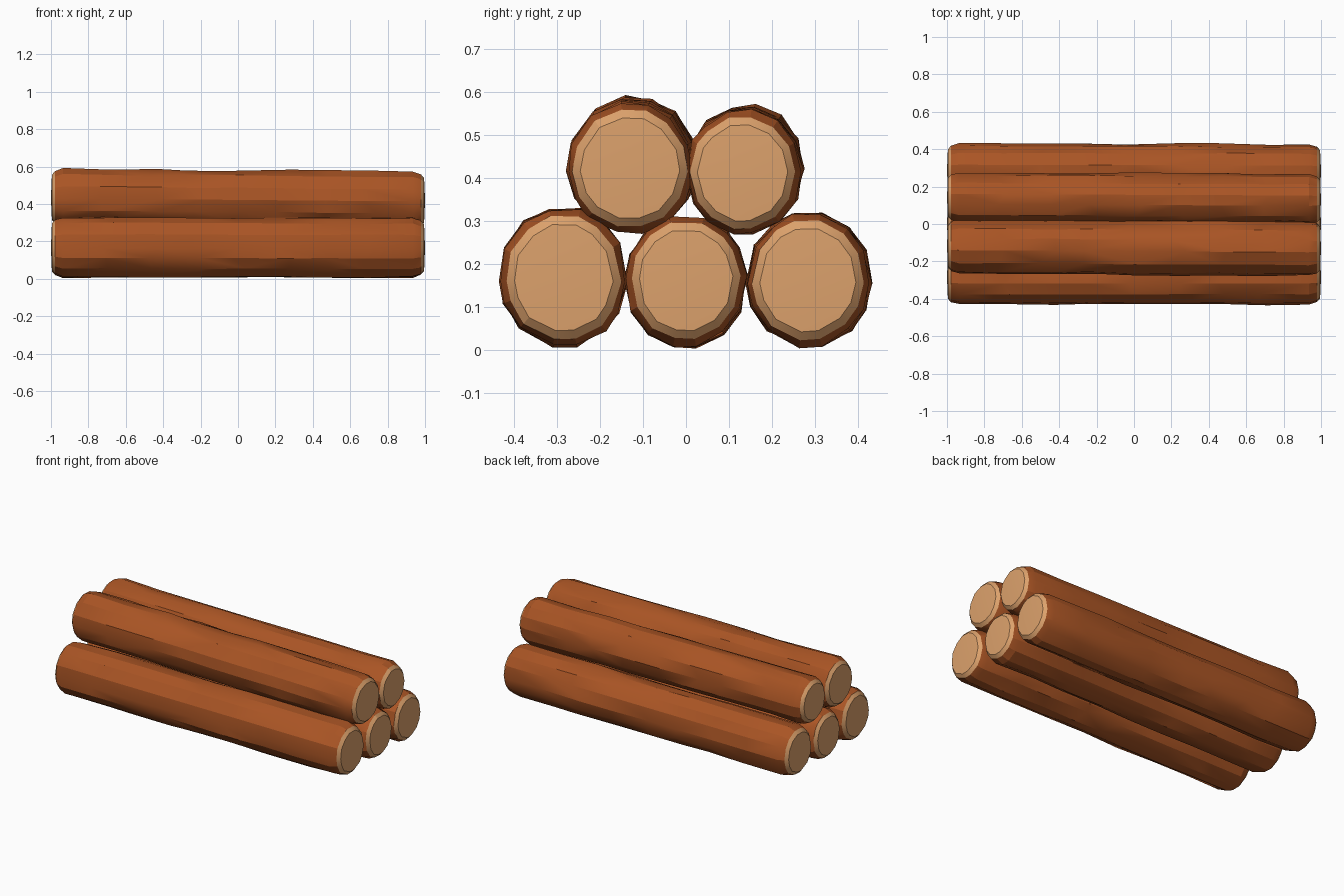
import bpy
import bmesh
import math
import random

cube = bpy.data.objects.get("Cube")
if cube:
    bpy.data.objects.remove(cube, do_unlink=True)


def material(name, rgb):
    mat = bpy.data.materials.new(name)
    mat.use_nodes = True
    mat.diffuse_color = (*rgb, 1)
    mat.node_tree.nodes["Principled BSDF"].inputs["Base Color"].default_value = (*rgb, 1)
    return mat


BARK = material("bark brown", (0.40, 0.09, 0.018))
WOOD = material("cut wood tan", (0.72, 0.36, 0.15))

SIDES = 14
RINGS = 9


def make_log(name, start, end, ry, rz, seed):
    """Hewn log along x; start and end are the (y, z) centres at -x and +x."""
    rng = random.Random(seed)
    bm = bmesh.new()
    angles = [math.tau * (i + rng.uniform(-0.2, 0.2)) / SIDES for i in range(SIDES)]

    def ring(x, scale, rough):
        t = (x + 1) / 2
        cy = start[0] + (end[0] - start[0]) * t
        cz = start[1] + (end[1] - start[1]) * t
        verts = []
        for a in angles:
            s = scale * (1 + rng.uniform(-rough, rough * 0.5))
            shift = rng.uniform(-0.05, 0.05) if abs(x) < 0.9 else 0
            verts.append(bm.verts.new((x + shift, cy + ry * s * math.cos(a),
                                       cz + rz * s * math.sin(a))))
        return verts

    # Bark rings, with a narrow chamfer at both ends
    rings = [ring(-0.978, 0.90, 0.02)]
    for i in range(RINGS):
        rings.append(ring(-0.935 + 1.87 * i / (RINGS - 1), 1.0, 0.045))
    rings.append(ring(0.978, 0.90, 0.02))
    for a, b in zip(rings, rings[1:]):
        for i in range(SIDES):
            j = (i + 1) % SIDES
            quad = (a[i], a[j], b[j], b[i])
            if rng.random() < 0.5:
                tris = (quad[:3], (quad[0], quad[2], quad[3]))
            else:
                tris = (quad[1:], (quad[0], quad[1], quad[3]))
            for tri in tris:
                bm.faces.new(tri)

    # Slightly domed sawn ends
    for edge, sign in ((rings[0], -1), (rings[-1], 1)):
        mid = start if sign < 0 else end
        inner = [bm.verts.new((sign * 0.995, mid[0] + (v.co.y - mid[0]) * 0.86,
                               mid[1] + (v.co.z - mid[1]) * 0.86)) for v in edge]
        centre = bm.verts.new((sign * 1.0, *mid))
        for i in range(SIDES):
            j = (i + 1) % SIDES
            for pts in ((edge[i], edge[j], inner[j], inner[i]),
                        (inner[i], inner[j], centre)):
                bm.faces.new(pts).material_index = 1

    bmesh.ops.recalc_face_normals(bm, faces=bm.faces)
    mesh = bpy.data.meshes.new(name)
    bm.to_mesh(mesh)
    bm.free()
    mesh.materials.append(BARK)
    mesh.materials.append(WOOD)
    obj = bpy.data.objects.new(name, mesh)
    bpy.context.collection.objects.link(obj)
    bpy.ops.object.select_all(action="DESELECT")
    obj.select_set(True)
    bpy.context.view_layer.objects.active = obj
    bpy.ops.object.shade_smooth_by_angle(angle=math.radians(22))


# Bottom row, front to back
make_log("bottom_front_log", (-0.285, 0.172), (-0.285, 0.168), 0.149, 0.163, 1)
make_log("bottom_middle_log", (0.0, 0.158), (0.0, 0.162), 0.142, 0.154, 2)
make_log("bottom_back_log", (0.287, 0.163), (0.283, 0.163), 0.146, 0.157, 3)
# Top row resting in the gaps
make_log("top_front_log", (-0.118, 0.438), (-0.13, 0.422), 0.149, 0.154, 4)
make_log("top_back_log", (0.142, 0.426), (0.132, 0.412), 0.136, 0.146, 5)
